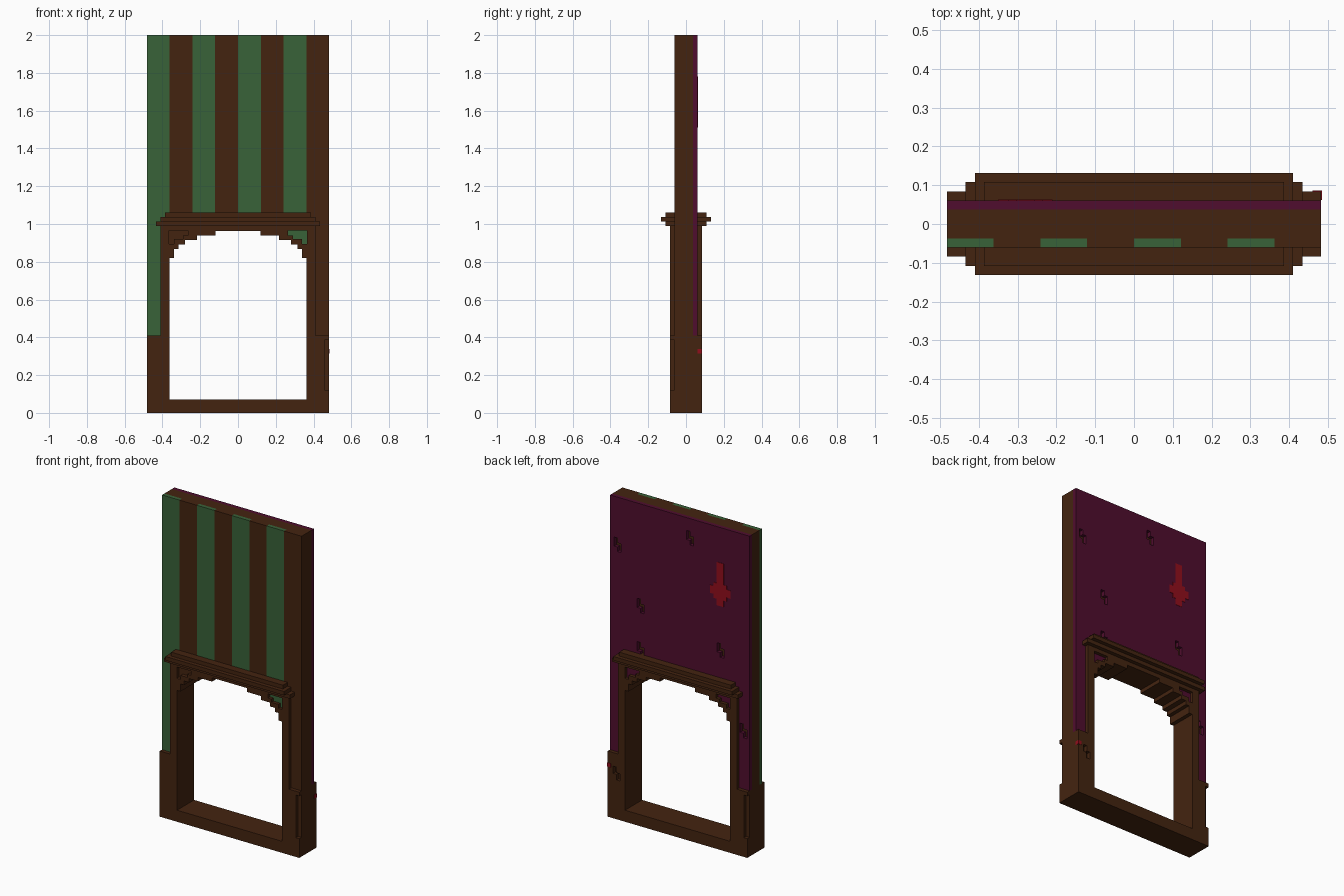
import bpy, bmesh

if "Cube" in bpy.data.objects:
    bpy.data.objects.remove(bpy.data.objects["Cube"])

V = 0.0241           # grid step
W = 0.482            # half width
BASE = 0.41          # plinth height


def material(name, rgb):
    lin = [((c / 255 + 0.055) / 1.055) ** 2.4 if c > 10 else c / 255 / 12.92 for c in rgb]
    m = bpy.data.materials.new(name)
    m.use_nodes = True
    m.diffuse_color = (*lin, 1)
    m.node_tree.nodes["Principled BSDF"].inputs["Base Color"].default_value = (*lin, 1)
    return m


BROWN = material("dark_wood", (68, 36, 16))
GREEN = material("green_stripe", (57, 98, 56))
PURPLE = material("purple_panel", (80, 13, 46))
RED = material("red_mark", (146, 14, 28))


def prism(name, outline, y0, y1, mat):
    """Extrude an (x, z) outline from y0 to y1."""
    bm = bmesh.new()
    face = bm.faces.new([bm.verts.new((x, y0, z)) for x, z in outline])
    new = bmesh.ops.extrude_face_region(bm, geom=[face])["geom"]
    bmesh.ops.translate(bm, vec=(0, y1 - y0, 0),
                        verts=[g for g in new if isinstance(g, bmesh.types.BMVert)])
    bmesh.ops.recalc_face_normals(bm, faces=bm.faces)
    me = bpy.data.meshes.new(name)
    bm.to_mesh(me)
    bm.free()
    me.materials.append(mat)
    ob = bpy.data.objects.new(name, me)
    bpy.context.collection.objects.link(ob)
    return ob


def box(name, x0, x1, y0, y1, z0, z1, mat=BROWN):
    return prism(name, [(x0, z0), (x1, z0), (x1, z1), (x0, z1)], y0, y1, mat)


def mirrored(half):
    """Close a right-hand half outline with its reflection."""
    return half + [(-x, z) for x, z in reversed(half)]


def cut(ob, cutter):
    """Subtract a cutter, bake the result and drop the cutter."""
    mod = ob.modifiers.new("cut", "BOOLEAN")
    mod.operation, mod.solver, mod.object = "DIFFERENCE", "EXACT", cutter
    bpy.context.view_layer.update()
    deps = bpy.context.evaluated_depsgraph_get()
    me = bpy.data.meshes.new_from_object(ob.evaluated_get(deps))
    ob.modifiers.clear()
    ob.data = me
    bpy.data.objects.remove(cutter)


def cut_box(ob, *size):
    cut(ob, box("cutter", *size))


# Door frame with plinth, stepped arch opening
FY = 0.084
frame = prism("door_frame", mirrored([(W, 0), (W, BASE), (0.41, BASE), (0.41, 1.0)]),
              -FY, FY, BROWN)
arch = [(0.362, 0.072), (0.362, 0.82), (0.338, 0.82), (0.338, 0.867), (0.314, 0.867),
        (0.314, 0.892), (0.28, 0.892), (0.28, 0.916), (0.217, 0.916), (0.217, 0.94),
        (0.12, 0.94), (0.12, 0.964)]
cut(frame, prism("cutter", mirrored(arch), -0.2, 0.2, BROWN))

# Stepped recesses in the arch corners, on both faces
recess = [(0.265, 0.966), (0.265, 0.94), (0.29, 0.94), (0.29, 0.92),
          (0.338, 0.92), (0.338, 0.895), (0.364, 0.895), (0.364, 0.966)]
for side in (1, -1):
    shape = [(x * side, z) for x, z in recess]
    for face in (1, -1):
        cut(frame, prism("cutter", shape, face * 0.061, face * 0.2, BROWN))
        mat = PURPLE if face > 0 else GREEN if side > 0 else None
        if mat:
            prism("recess_floor", shape, face * 0.058, face * 0.063, mat)

# Worn plinth corners
cut_box(frame, 0.458, 0.6, -0.2, -0.061, 0.12, 0.386)
cut_box(frame, -0.6, -0.458, 0.061, 0.2, 0.12, 0.386)

# Wall core and back panel, both open around the door frame
wall = mirrored([(W, BASE), (W, 2.0)])
leg = [(-W, BASE), (-0.4, BASE), (-0.4, 0.985), (0.4, 0.985), (0.4, BASE), (W, BASE),
       (W, 2.0), (-W, 2.0)]
prism("wall_core", leg, -0.037, 0.037, BROWN)
panel = prism("back_panel", leg, 0.037, 0.061, PURPLE)

# Small stepped pits in the back: two blocks set diagonally
for x, z in [(0.43, 1.70), (-0.07, 1.875), (0.27, 1.36), (-0.28, 1.23),
             (0.27, 1.09), (-0.44, 0.77)]:
    cut_box(panel, x, x + V, 0.02, 0.1, z - 0.012, z + 0.045)
    cut_box(panel, x - V, x + 0.001, 0.02, 0.1, z - 0.04, z + 0.015)
cut_box(frame, 0.42, 0.444, 0.061, 0.1, 0.28, 0.325)
cut_box(frame, 0.398, 0.421, 0.061, 0.1, 0.245, 0.29)

# Front stripes, alternating; the end stripes run down to the plinth
STEP = W / 4
for i in range(8):
    x0, x1 = -W + i * STEP, -W + (i + 1) * STEP
    mat = BROWN if i % 2 else GREEN
    outline = [(x0, 1.0), (x1, 1.0), (x1, 2.0), (x0, 2.0)]
    if i in (0, 7):
        s = -1 if i == 0 else 1
        outline = [(s * x, z) for x, z in [(W, BASE), (0.405, BASE), (0.405, 1.0),
                                           (W - STEP, 1.0), (W - STEP, 2.0), (W, 2.0)]]
    prism("front_stripe", outline, -0.061, -0.037, mat)

# Lintel moulding in three layers
for x, y, z in [(0.434, 0.108, 0.99), (0.41, 0.132, 1.014), (0.386, 0.108, 1.038)]:
    box("lintel_moulding", -x, x, -y, y, z, z + V)

# Red mark on the back panel and a red chip on the plinth corner
half = [(0.024, 1.51), (0.024, 1.55), (0.045, 1.55), (0.045, 1.575), (0.07, 1.575),
        (0.07, 1.625), (0.045, 1.625), (0.045, 1.648), (0.024, 1.648), (0.024, 1.78)]
prism("red_mark", [(x - 0.28, z) for x, z in mirrored(half)], 0.058, 0.063, RED)
box("red_chip", 0.46, 0.484, 0.062, 0.086, 0.314, 0.338, RED)
